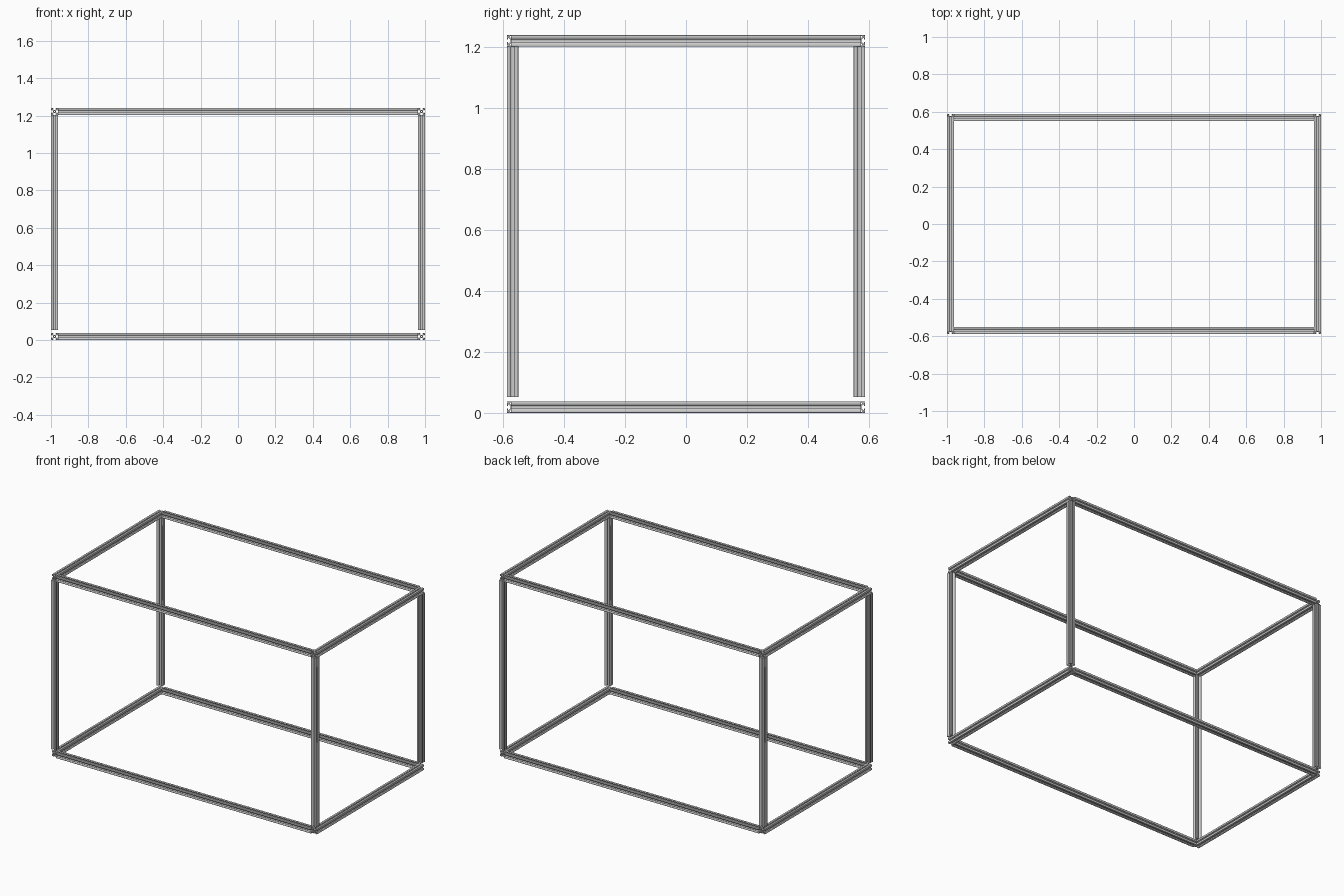
import bpy
from math import pi, cos, sin

if "Cube" in bpy.data.objects:
    bpy.data.objects.remove(bpy.data.objects["Cube"])

W, D, H = 2.0, 1.176, 1.24      # overall size
P = 0.0375                      # extrusion width
S = P / 2

# One quarter of the T-slot cross-section: web, slot lip, rounded corner
half = [(0.0075, 0.004), (0.0125, 0.009), (0.0152, 0.009), (0.0152, 0.0046),
        (S, 0.0046), (S, S - 0.002)]
quarter = half + [(S - 0.0006, S - 0.0006)] + [(y, x) for x, y in reversed(half)]


def turned(pts, k):
    c, s = round(cos(k * pi / 2)), round(sin(k * pi / 2))
    return [(x * c - y * s, x * s + y * c) for x, y in pts]


outline = [p for k in range(4) for p in turned(quarter, k)]
bore = [(0.004 * cos(i * pi / 6), 0.004 * sin(i * pi / 6)) for i in range(12)]
pocket = [(0.0135, 0.0135), (0.0165, 0.0135), (0.0165, 0.0165), (0.0135, 0.0165)]
loops = [outline, bore] + [turned(pocket, k) for k in range(4)]


def extrusion_mesh(name, length):
    """T-slot bar along local z, centred on its middle."""
    cu = bpy.data.curves.new(name + "_profile", 'CURVE')
    cu.dimensions = '2D'
    cu.fill_mode = 'BOTH'
    cu.extrude = length / 2
    for pts in loops:
        sp = cu.splines.new('POLY')
        sp.points.add(len(pts) - 1)
        for q, (x, y) in zip(sp.points, pts):
            q.co = (x, y, 0, 1)
        sp.use_cyclic_u = True
    tmp = bpy.data.objects.new(name + "_tmp", cu)
    bpy.context.collection.objects.link(tmp)
    dg = bpy.context.evaluated_depsgraph_get()
    me = bpy.data.meshes.new_from_object(tmp.evaluated_get(dg))
    me.name = name
    bpy.data.objects.remove(tmp)
    bpy.data.curves.remove(cu)
    return me


def place(name, mesh, loc, rot=(0, 0, 0)):
    ob = bpy.data.objects.new(name, mesh)
    ob.location, ob.rotation_euler = loc, rot
    bpy.context.collection.objects.link(ob)


post_bottom, post_top = 0.052, H - P
post = extrusion_mesh("post", post_top - post_bottom)
long_rail = extrusion_mesh("long_rail", W - 2 * P)
side_rail = extrusion_mesh("side_rail", 1.15)
X, Y = W / 2 - S, D / 2 - S

# Upright posts, a small gap above the lower frame
for sx, a in ((-1, "left"), (1, "right")):
    for sy, b in ((-1, "front"), (1, "back")):
        place(f"{b}_{a}_post", post, (sx * X, sy * Y, (post_bottom + post_top) / 2))

# Upper and lower rectangular frames
for z, lvl in ((S, "lower"), (H - S, "upper")):
    for sy, b in ((-1, "front"), (1, "back")):
        place(f"{lvl}_{b}_rail", long_rail, (0, sy * Y, z), (0, pi / 2, 0))
    for sx, a in ((-1, "left"), (1, "right")):
        place(f"{lvl}_{a}_rail", side_rail, (sx * X, 0, z), (pi / 2, 0, 0))
